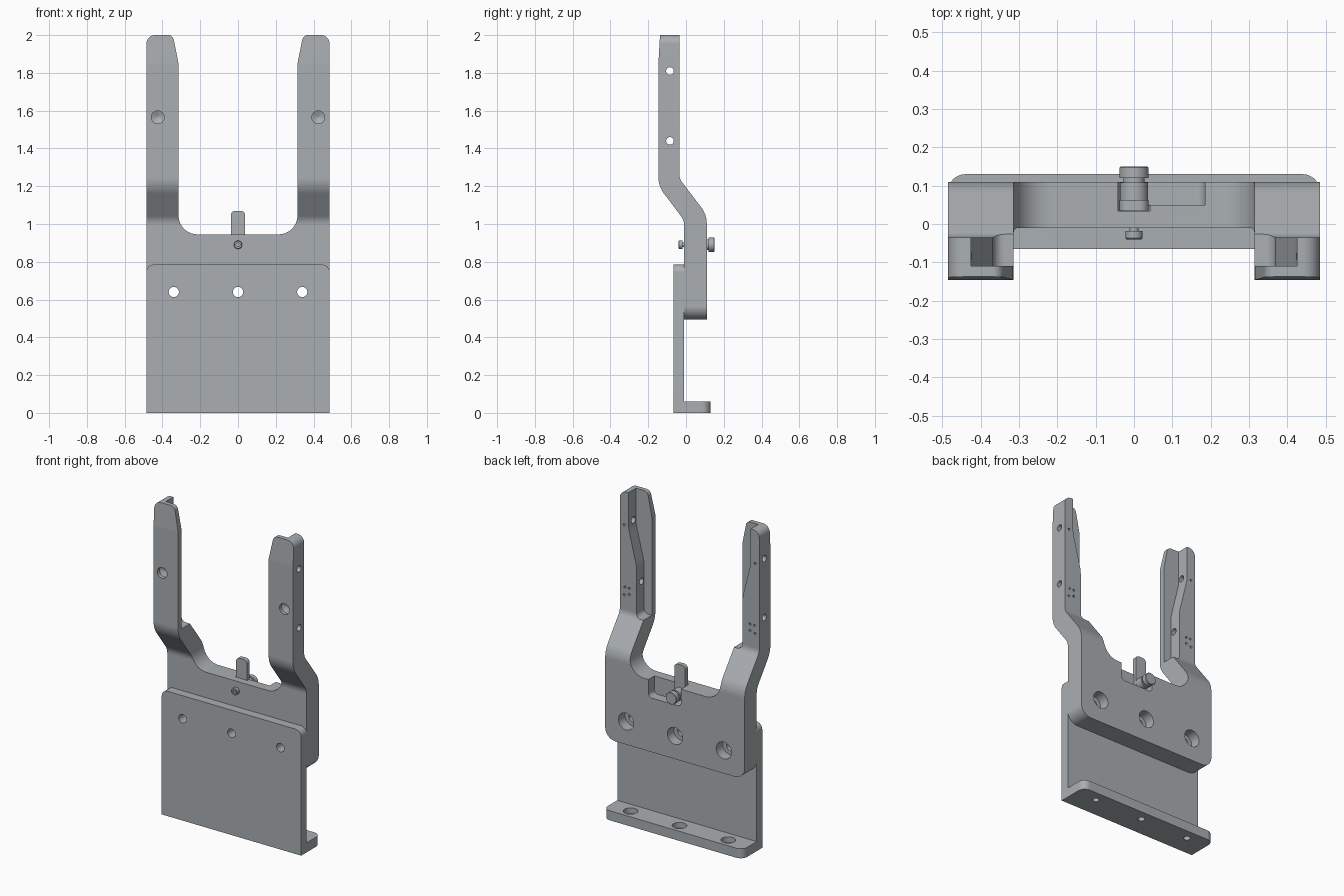
import bpy, bmesh, math
from mathutils import Vector

if "Cube" in bpy.data.objects:
    bpy.data.objects.remove(bpy.data.objects["Cube"])

grey = bpy.data.materials.new("machined_grey")
grey.diffuse_color = (0.40, 0.43, 0.45, 1)
grey.use_nodes = True
grey.node_tree.nodes["Principled BSDF"].inputs["Base Color"].default_value = grey.diffuse_color


def place(axis, u, v, t):
    return {'x': (t, u, v), 'y': (u, t, v), 'z': (u, v, t)}[axis]


def rounded(pts, steps=8):
    """Fillet the corners of a polygon given as (u, v[, radius])."""
    out, n = [], len(pts)
    for i, p in enumerate(pts):
        c = Vector(p[:2])
        r = p[2] if len(p) > 2 else 0
        if not r:
            out.append(c)
            continue
        a = (Vector(pts[i - 1][:2]) - c).normalized()
        b = (Vector(pts[(i + 1) % n][:2]) - c).normalized()
        half = a.angle(b) / 2
        mid = c + (a + b).normalized() * (r / math.sin(half))
        s = c + a * (r / math.tan(half)) - mid
        e = c + b * (r / math.tan(half)) - mid
        sweep = s.angle(e)
        for k in range(steps + 1):
            f = k / steps
            out.append(mid + (s * math.sin((1 - f) * sweep) + e * math.sin(f * sweep)) / math.sin(sweep))
    return out


def finish(name, bm):
    bmesh.ops.recalc_face_normals(bm, faces=bm.faces)
    me = bpy.data.meshes.new(name)
    bm.to_mesh(me)
    bm.free()
    ob = bpy.data.objects.new(name, me)
    bpy.context.collection.objects.link(ob)
    me.materials.append(grey)
    return ob


def prism(name, axis, pts, lo, hi):
    bm = bmesh.new()
    pts = rounded(pts)
    a = [bm.verts.new(place(axis, p[0], p[1], lo)) for p in pts]
    b = [bm.verts.new(place(axis, p[0], p[1], hi)) for p in pts]
    bm.faces.new(a)
    bm.faces.new(b)
    for i in range(len(a)):
        bm.faces.new((a[i - 1], a[i], b[i], b[i - 1]))
    return finish(name, bm)


def lathe(name, axis, u, v, prof, n=32):
    """Stack of rings (position, radius) along an axis."""
    bm = bmesh.new()
    rings = [[bm.verts.new(place(axis, u + r * math.cos(2 * math.pi * k / n),
                                 v + r * math.sin(2 * math.pi * k / n), t))
              for k in range(n)] for t, r in prof]
    bm.faces.new(rings[0])
    bm.faces.new(rings[-1])
    for a, b in zip(rings, rings[1:]):
        for k in range(n):
            bm.faces.new((a[k - 1], a[k], b[k], b[k - 1]))
    return finish(name, bm)


def boolean(ob, tool, op='DIFFERENCE'):
    m = ob.modifiers.new("cut", 'BOOLEAN')
    m.operation, m.solver, m.object = op, 'EXACT', tool
    bpy.context.view_layer.objects.active = ob
    bpy.ops.object.modifier_apply(modifier=m.name)
    bpy.data.objects.remove(tool)


def box(axis, u0, u1, v0, v1, lo, hi, r=0):
    return prism("cutter", axis, [(u0, v0, r), (u1, v0, r), (u1, v1), (u0, v1)], lo, hi)


# mounting bracket: upright plate and foot
W = 0.485
plate = prism("bracket_plate", 'y', [(-W, 0), (W, 0), (W, 0.785, 0.04), (-W, 0.785, 0.04)], -0.065, -0.01)
foot = prism("foot", 'z', [(-W, -0.065), (W, -0.065), (W, 0.13, 0.045), (-W, 0.13, 0.045)], 0, 0.06)
boolean(plate, foot, 'UNION')

# fork: front outline intersected with the cranked side profile
half = [(W, 0.495, 0.07), (W, 2, 0.045), (0.345, 2, 0.03), (0.315, 1.85, 0.1), (0.315, 0.945, 0.1)]
outline = half + [(-p[0], p[1], p[2]) for p in reversed(half)]
side = [(-0.01, 0.4), (0.11, 0.4), (0.11, 1.05, 0.14), (-0.035, 1.24, 0.06), (-0.035, 2.1),
        (-0.132, 2.1), (-0.146, 1.85, 0.2), (-0.146, 1.2, 0.14), (-0.01, 1.02, 0.08)]
fork = prism("fork", 'y', outline, -0.3, 0.3)
boolean(fork, prism("side_profile", 'x', side, -0.6, 0.6), 'INTERSECT')

# fastener holes across the bracket and fork
for x in (-0.34, 0, 0.34):
    boolean(plate, lathe("cutter", 'y', x, 0.64, [(-0.1, 0.027), (0.05, 0.027)]))
    boolean(plate, lathe("cutter", 'z', x, 0.065, [(-0.02, 0.02), (0.025, 0.02), (0.025, 0.042), (0.1, 0.042)]))
    boolean(fork, lathe("cutter", 'y', x, 0.64, [(-0.1, 0.027), (0.045, 0.027), (0.045, 0.053), (0.2, 0.053)]))

# arm pockets and holes
for s in (-1, 1):
    pocket = [(0.25, 1.23), (0.368, 1.23, 0.03), (0.368, 1.55, 0.2), (0.425, 1.78, 0.2), (0.425, 2.1), (0.25, 2.1)]
    boolean(fork, prism("cutter", 'y', [(s * p[0],) + p[1:] for p in pocket], -0.11, 0.2))
    boolean(fork, lathe("cutter", 'y', s * 0.425, 1.565, [(-0.2, 0.034), (-0.125, 0.034), (-0.112, 0.004)]))
    for z in (1.81, 1.44):
        boolean(fork, lathe("cutter", 'x', -0.085, z, [(s * 0.33, 0.02), (s * 0.6, 0.02)]))
    for x, z in ((0.455, 1.79), (0.45, 1.40), (0.42, 1.40), (0.455, 1.35), (0.42, 1.36)):
        boolean(fork, lathe("cutter", 'y', s * x, z, [(-0.06, 0.007), (0.1, 0.007)], 12))

# latch recess in the back of the fork
boolean(fork, box('y', -0.042, 0.185, 0.835, 1.1, 0.05, 0.2, 0.025))
boolean(fork, box('y', -0.042, 0.042, 0.835, 1.1, 0.034, 0.2, 0.025))

# latch tab, hub, knob and front pin
tab = prism("latch_tab", 'y', [(-0.038, 0.85, 0.03), (0.038, 0.85, 0.03),
                               (0.038, 1.07, 0.025), (-0.038, 1.07, 0.025)], 0.035, 0.062)
knob = lathe("latch_knob", 'y', 0, 0.89, [(0.05, 0.037), (0.108, 0.037), (0.108, 0.028), (0.12, 0.028),
                                          (0.12, 0.038), (0.147, 0.038), (0.15, 0.035)])
pin = lathe("front_pin", 'y', 0, 0.89, [(0.0, 0.012), (-0.018, 0.012), (-0.018, 0.022),
                                        (-0.037, 0.022), (-0.04, 0.019)])
boolean(pin, lathe("cutter", 'y', 0, 0.89, [(-0.06, 0.011), (-0.03, 0.011)], 6))

# smooth shading with crisp edges
for ob in (plate, fork, tab, knob, pin):
    bpy.ops.object.select_all(action='DESELECT')
    ob.select_set(True)
    bpy.context.view_layer.objects.active = ob
    bpy.ops.object.shade_smooth_by_angle(angle=math.radians(30))
    ob.modifiers.new("weighted_normals", 'WEIGHTED_NORMAL').keep_sharp = True
